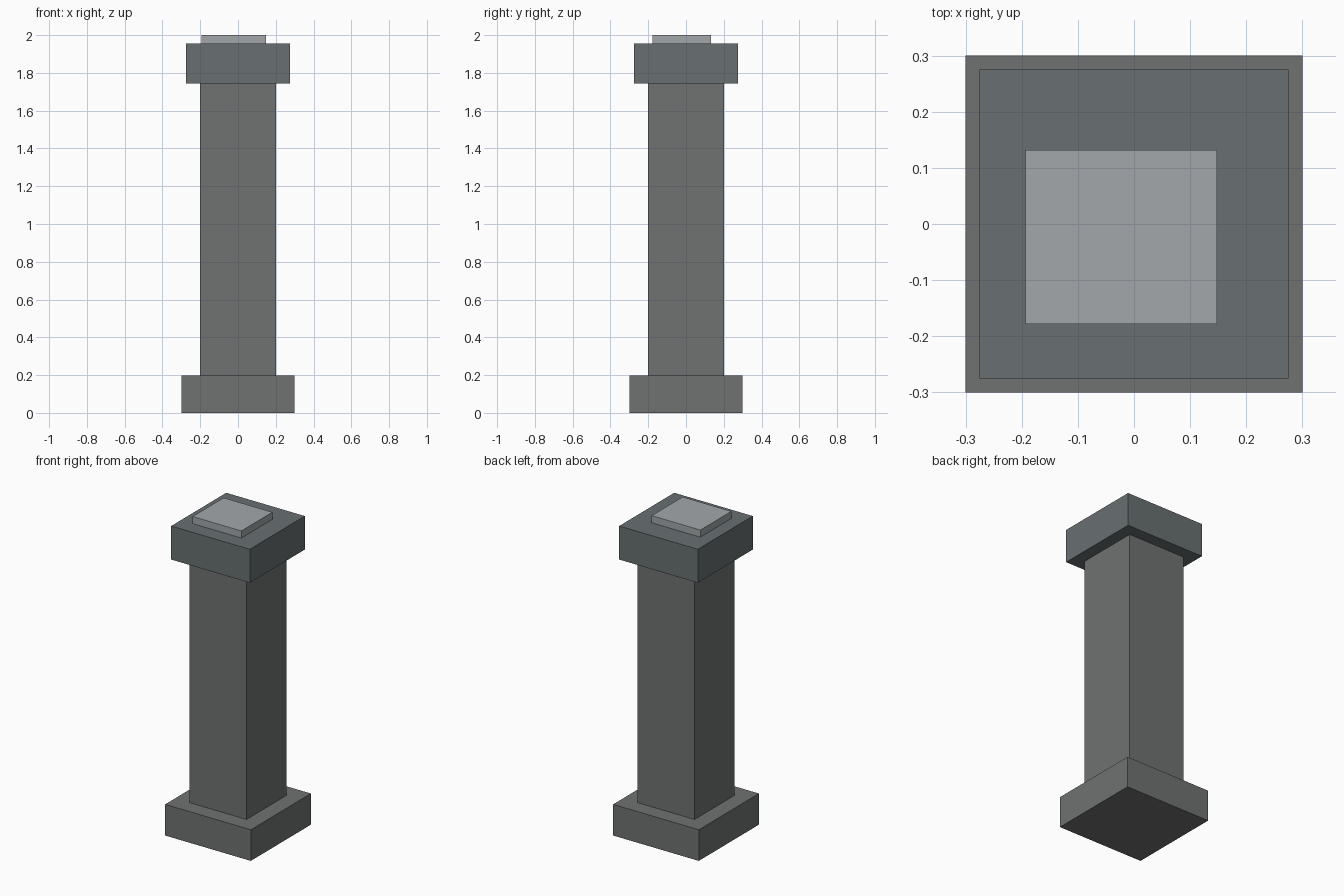
import bpy

if "Cube" in bpy.data.objects:
    bpy.data.objects.remove(bpy.data.objects["Cube"])


def material(name, color):
    mat = bpy.data.materials.new(name)
    mat.diffuse_color = (*color, 1.0)
    mat.use_nodes = True
    mat.node_tree.nodes["Principled BSDF"].inputs["Base Color"].default_value = mat.diffuse_color
    return mat


def box(name, x, y, z, mat):
    """Axis-aligned box given its (min, max) range on each axis."""
    ranges = (x, y, z)
    bpy.ops.mesh.primitive_cube_add(size=1, location=[(a + b) / 2 for a, b in ranges])
    obj = bpy.context.object
    obj.name = name
    obj.scale = [b - a for a, b in ranges]
    bpy.ops.object.transform_apply(location=False, rotation=False, scale=True)
    obj.data.materials.append(mat)
    return obj


def centred(name, half, z, mat):
    return box(name, (-half, half), (-half, half), z, mat)


stone = material("stone", (0.16, 0.165, 0.165))
cap_stone = material("cap_stone", (0.14, 0.16, 0.165))
pale_stone = material("pale_stone", (0.36, 0.39, 0.40))

# Square pillar: base, shaft and capital
centred("base", 0.30, (0.0, 0.197), stone)
centred("shaft", 0.20, (0.197, 1.743), stone)
centred("capital", 0.275, (1.743, 1.955), cap_stone)

# Off-centre plate on top
box("top_plate", (-0.193, 0.148), (-0.178, 0.132), (1.955, 2.0), pale_stone)
